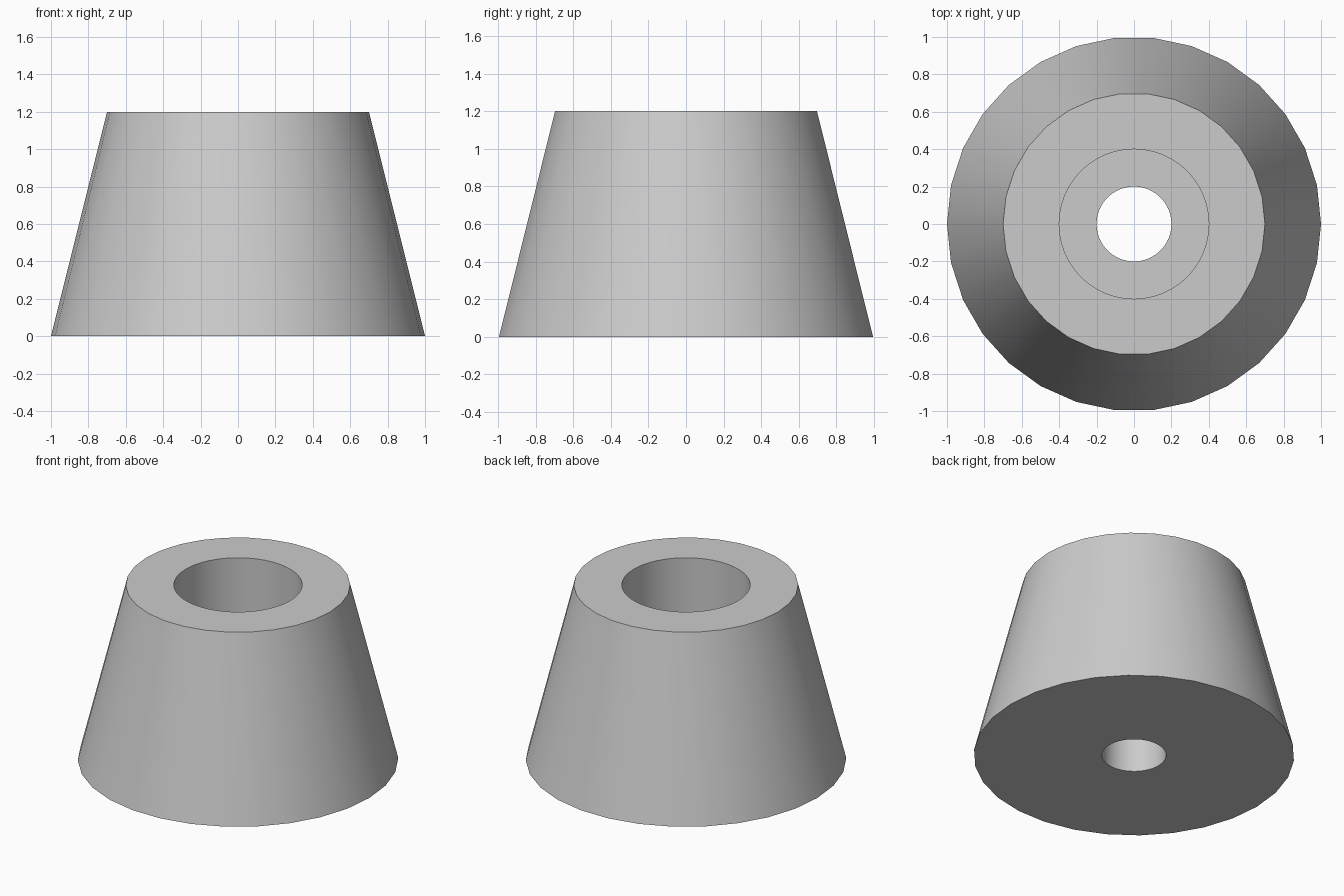
import bpy
import math

cube = bpy.data.objects.get("Cube")
if cube:
    bpy.data.objects.remove(cube, do_unlink=True)

HEIGHT = 1.2
LEDGE = 0.4  # height of the counterbore floor

grey = bpy.data.materials.new("plain grey")
grey.use_nodes = True
colour = (0.6, 0.6, 0.6, 1)
grey.diffuse_color = colour
grey.node_tree.nodes["Principled BSDF"].inputs["Base Color"].default_value = colour


def frustum(name, sides, r_low, r_high, z_low, z_high):
    """Upright round solid with its first corner on +x."""
    bpy.ops.mesh.primitive_cone_add(
        vertices=sides, radius1=r_low, radius2=r_high, depth=z_high - z_low,
        location=(0, 0, (z_low + z_high) / 2), rotation=(0, 0, math.pi / 2))
    bpy.ops.object.transform_apply(location=True, rotation=True, scale=True)
    obj = bpy.context.object
    obj.name = name
    obj.data.materials.append(grey)
    return obj


# Tapered body
foot = frustum("tapered_foot", 30, 1.0, 0.7, 0, HEIGHT)

# Through hole and wider recess above it
cutters = [
    frustum("screw_hole_cutter", 64, 0.2, 0.2, -0.1, HEIGHT + 0.1),
    frustum("screw_head_cutter", 64, 0.4, 0.4, LEDGE, HEIGHT + 0.1),
]
bpy.ops.object.select_all(action="DESELECT")
foot.select_set(True)
bpy.context.view_layer.objects.active = foot
for cutter in cutters:
    cutter.hide_render = True
    cut = foot.modifiers.new(cutter.name, "BOOLEAN")
    cut.operation = "DIFFERENCE"
    cut.solver = "EXACT"
    cut.object = cutter
    bpy.ops.object.modifier_apply(modifier=cut.name)
for cutter in cutters:
    bpy.data.objects.remove(cutter, do_unlink=True)

# Round walls smooth, rims sharp
bpy.ops.object.shade_smooth_by_angle(angle=math.radians(30))
